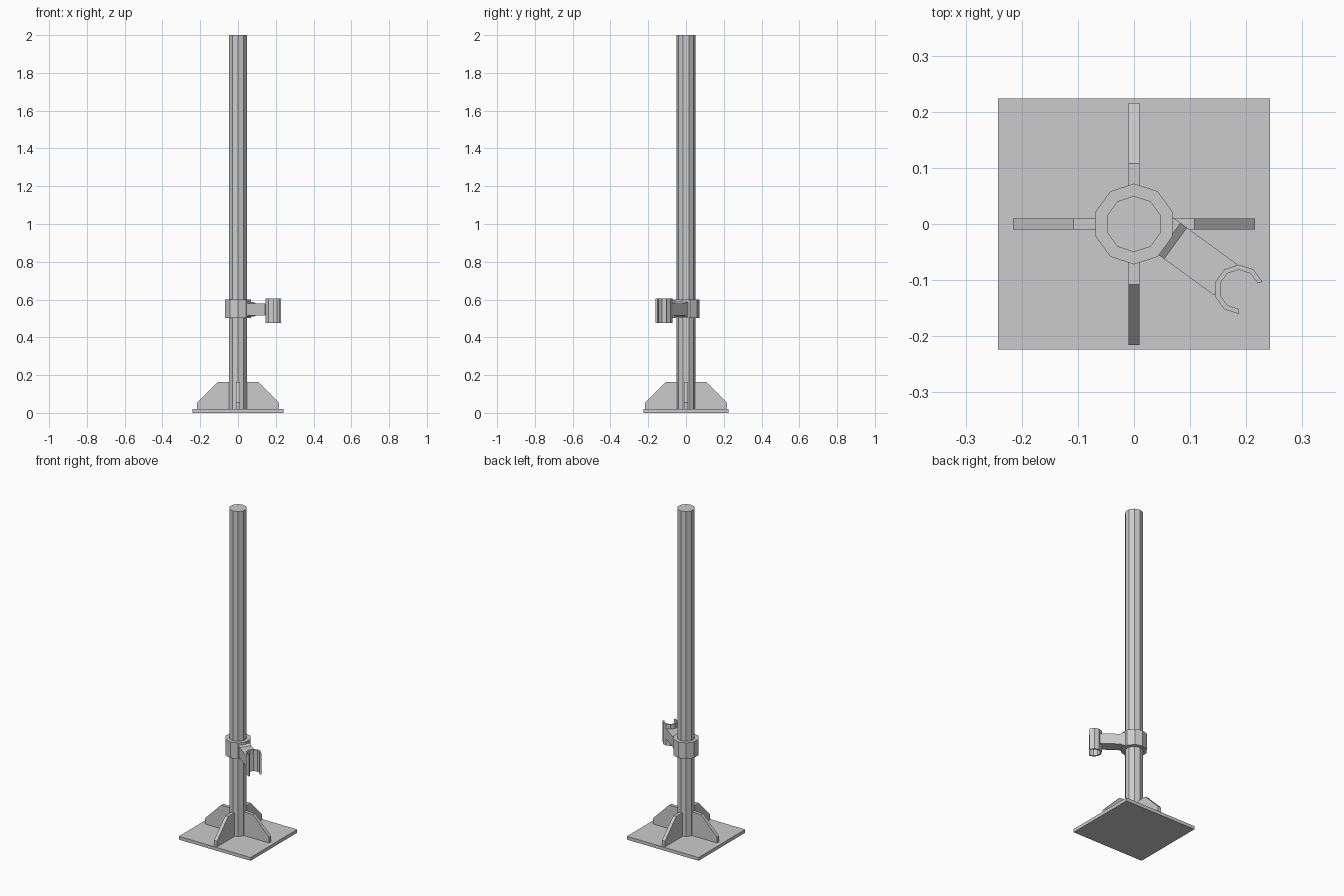
import bpy, bmesh
from math import radians, cos, sin, pi
from mathutils import Matrix, Vector

if "Cube" in bpy.data.objects:
    bpy.data.objects.remove(bpy.data.objects["Cube"])


def extrude_profile(name, pts, depth, matrix=Matrix.Identity(4)):
    """Closed xy outline (counter-clockwise) extruded along local z."""
    bm = bmesh.new()
    face = bm.faces.new([bm.verts.new((x, y, 0)) for x, y in pts])
    ext = bmesh.ops.extrude_face_region(bm, geom=[face])
    moved = [v for v in ext["geom"] if isinstance(v, bmesh.types.BMVert)]
    bmesh.ops.translate(bm, vec=(0, 0, depth), verts=moved)
    bmesh.ops.recalc_face_normals(bm, faces=bm.faces)
    bm.transform(matrix)
    mesh = bpy.data.meshes.new(name)
    bm.to_mesh(mesh)
    bm.free()
    obj = bpy.data.objects.new(name, mesh)
    bpy.context.collection.objects.link(obj)
    return obj


def arc(radius, first, count):
    """Points of a ten-sided ring, starting at angle first (degrees)."""
    return [(radius * cos(radians(first + 36 * i)), radius * sin(radians(first + 36 * i)))
            for i in range(count)]


def at(x, y, z):
    return Matrix.Translation((x, y, z))


# Base plate
extrude_profile("base_plate", [(-.242, -.224), (.242, -.224), (.242, .224), (-.242, .224)], .02)

# Ten-sided pole and collar
extrude_profile("pole", arc(.05, 18, 10), 1.98, at(0, 0, .02))
extrude_profile("collar", arc(.072, 18, 10), .098, at(0, 0, .503))

# Four gussets around the foot
gusset = [(.03, .02), (.216, .02), (.216, .055), (.108, .164), (.03, .164)]
upright = Matrix.Rotation(pi / 2, 4, 'X')
for i in range(4):
    extrude_profile(f"gusset_{i + 1}", gusset, .02,
                    Matrix.Rotation(i * pi / 2, 4, 'Z') @ upright @ at(0, 0, -.01))

# Arm from the collar to the clip, flared slightly at the collar
clip_x, clip_y = .187, -.1165
turn = Matrix.Rotation(radians(-36), 4, 'Z')
offset = (turn.inverted() @ Vector((clip_x, clip_y, 0))).y
side = [(.05, .509), (.066, .509), (.08, .515), (.19, .515),
        (.19, .578), (.08, .578), (.066, .588), (.05, .588)]
extrude_profile("arm", side, .069, turn @ at(0, offset, 0) @ upright @ at(0, 0, -.0345))

# Open C-shaped clip, its mouth facing away from the pole
clip = arc(.044, 18, 8) + arc(.035, 18, 8)[::-1]
clip_obj = extrude_profile("clip", clip, .13, at(clip_x, clip_y, .475))

# The arm must not fill the clip's bore
bore = extrude_profile("bore_cutter", arc(.0352, 18, 10), .3, at(clip_x, clip_y, .4))
bore.hide_render = True
bore.hide_set(True)
cut = bpy.data.objects["arm"].modifiers.new("bore", 'BOOLEAN')
cut.operation = 'DIFFERENCE'
cut.object = bore
# Trim the arm to the back half of the clip
past = extrude_profile("end_cutter", [(0, -.08), (.1, -.08), (.1, .08), (0, .08)], .3,
                       at(clip_x, clip_y, .4) @ turn)
past.hide_render = True
past.hide_set(True)
trim = bpy.data.objects["arm"].modifiers.new("trim", 'BOOLEAN')
trim.operation = 'DIFFERENCE'
trim.object = past
